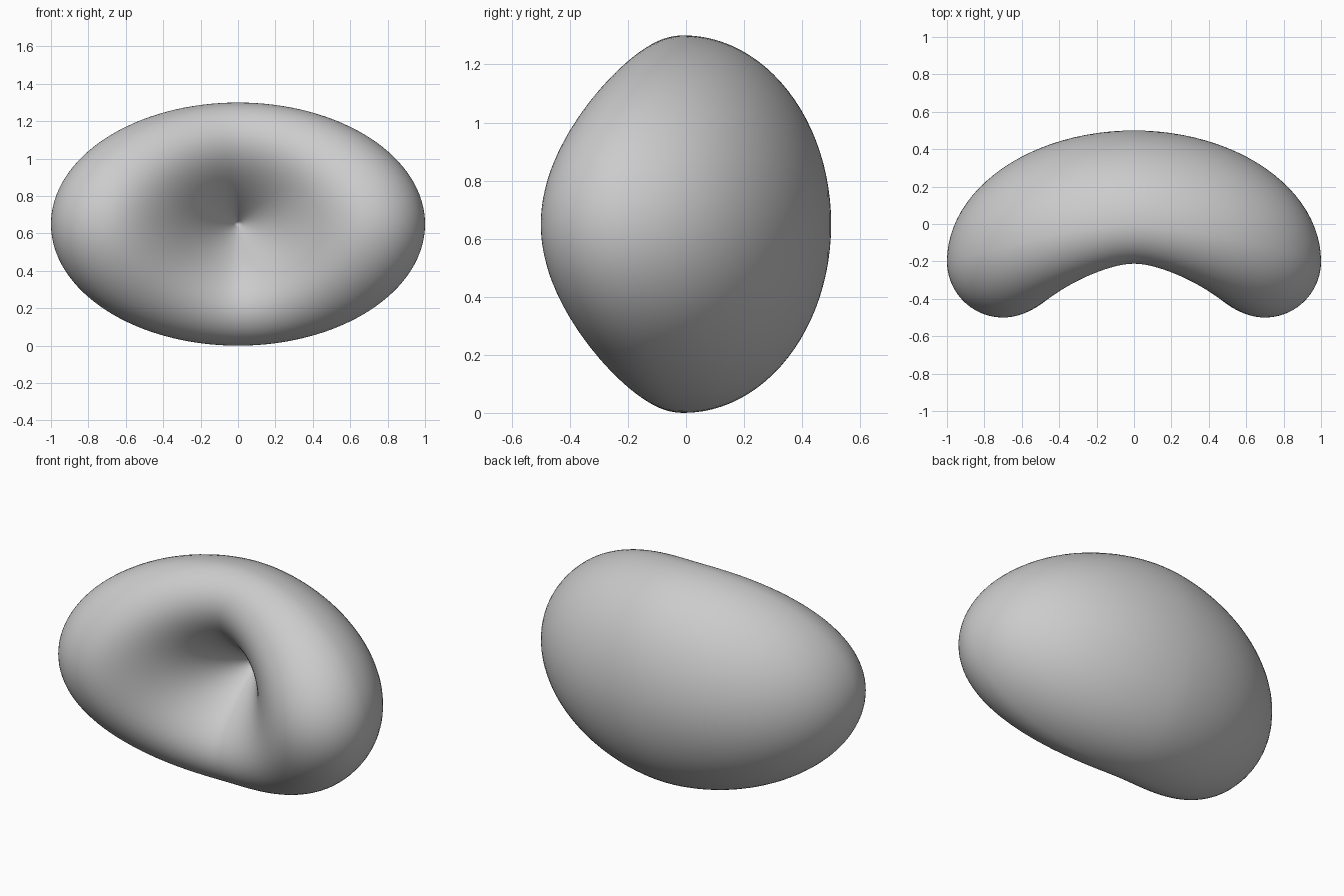
import bpy, bmesh
from math import sin, cos, pi, sqrt

if "Cube" in bpy.data.objects:
    bpy.data.objects.remove(bpy.data.objects["Cube"])

SEG = 128            # points around each ring
RIM = 0.7            # radius fraction of the front lip
BACK, PIT = 0.5, 0.2  # depth of the back pole and of the pit bottom

# Each profile step: (kind, radius fraction, blend), from back pole to pit
steps = []
for i in range(1, 25):                       # domed back
    a = pi / 2 * i / 24
    steps.append(("back", sin(a), cos(a)))
for i in range(1, 19):                       # rounded outer lip
    a = pi / 2 * i / 18
    steps.append(("lip", RIM + (1 - RIM) * cos(a), sin(a)))
for i in range(1, 32):                       # funnel-shaped dent
    s = 1 - i / 32
    steps.append(("dent", RIM * s, sin(pi / 2 * s)))


def depth(kind, k, phi):
    # the side lobes sweep further forward than the top and bottom
    w = ((cos(phi) ** 2 + 0.01) / 1.01) ** 0.7
    outer = -0.2 * w
    front = -0.2 - 0.3 * w
    if kind == "back":
        return outer + (BACK - outer) * k
    if kind == "lip":
        return outer + (front - outer) * k
    return PIT + (front - PIT) * k


bm = bmesh.new()
rings = []
for kind, t, k in steps:
    ring = []
    for j in range(SEG):
        phi = 2 * pi * j / SEG
        ring.append(bm.verts.new((t * cos(phi), depth(kind, k, phi),
                                  0.65 + 0.65 * t * sin(phi))))
    rings.append(ring)
back_pole = bm.verts.new((0, BACK, 0.65))
pit_pole = bm.verts.new((0, PIT, 0.65))

# Skin between rings and close both poles
for j in range(SEG):
    n = (j + 1) % SEG
    bm.faces.new((back_pole, rings[0][j], rings[0][n]))
    bm.faces.new((pit_pole, rings[-1][n], rings[-1][j]))
    for a, b in zip(rings, rings[1:]):
        bm.faces.new((a[j], b[j], b[n], a[n]))
bmesh.ops.recalc_face_normals(bm, faces=bm.faces[:])
for f in bm.faces:
    f.smooth = True

mesh = bpy.data.meshes.new("dented_bean")
bm.to_mesh(mesh)
bm.free()
bpy.context.collection.objects.link(bpy.data.objects.new("dented_bean", mesh))
